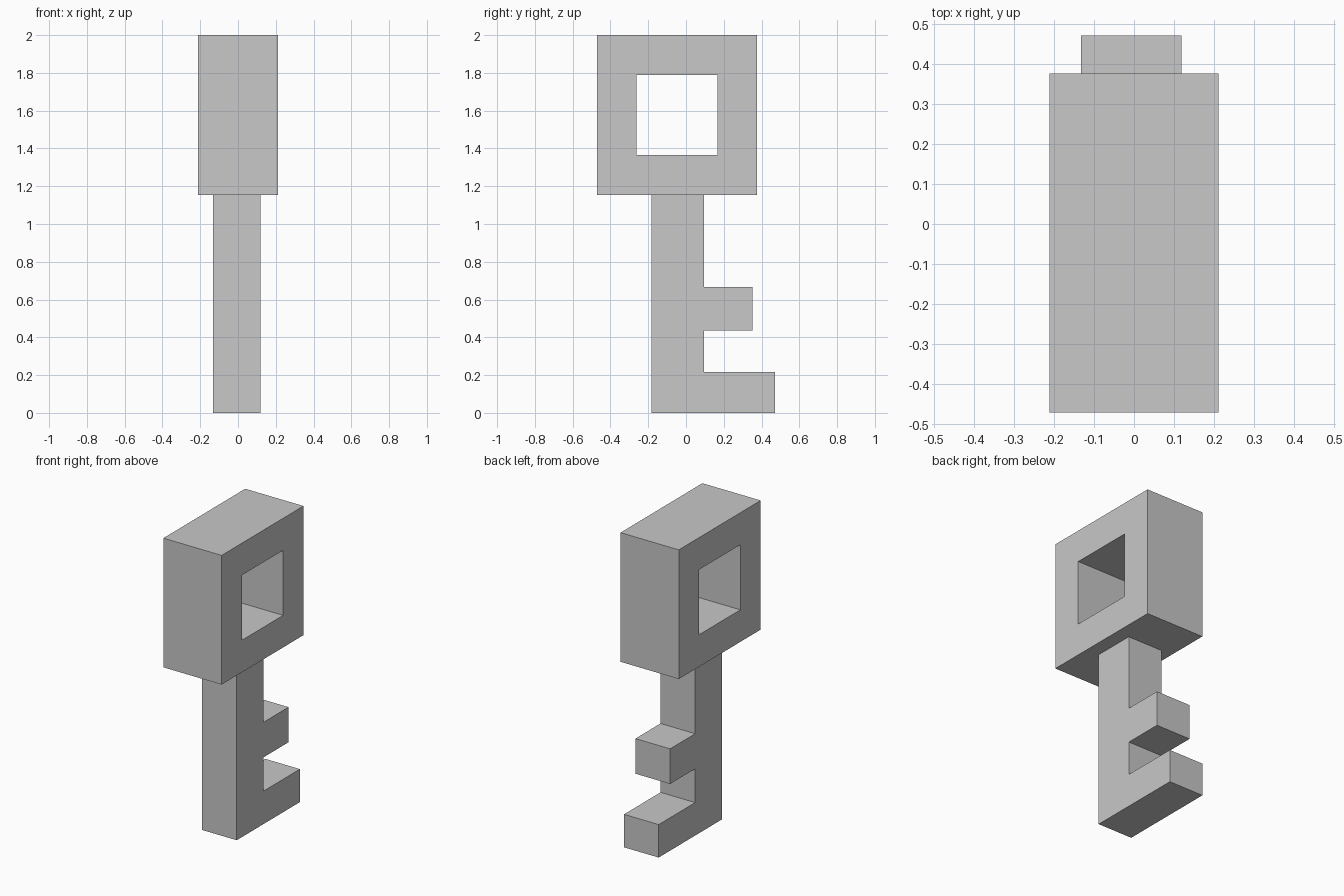
import bpy
import bmesh

cube = bpy.data.objects.get("Cube")
if cube:
    bpy.data.objects.remove(cube, do_unlink=True)

# Plain grey material
grey = bpy.data.materials.new("grey")
grey.use_nodes = True
colour = (0.58, 0.58, 0.58, 1)
grey.diffuse_color = colour
grey.node_tree.nodes["Principled BSDF"].inputs["Base Color"].default_value = colour


def extruded_profile(name, profile, x_min, x_max, border=None):
    """Extrude a (y, z) outline along x; a border width leaves a square hole."""
    bm = bmesh.new()
    face = bm.faces.new([bm.verts.new((x_min, y, z)) for y, z in profile])
    face.normal_update()
    if border:
        bmesh.ops.inset_individual(bm, faces=[face], thickness=border, use_even_offset=True)
        bmesh.ops.delete(bm, geom=[face], context='FACES')
    result = bmesh.ops.extrude_face_region(bm, geom=bm.faces[:], use_keep_orig=True)
    moved = [v for v in result["geom"] if isinstance(v, bmesh.types.BMVert)]
    bmesh.ops.translate(bm, verts=moved, vec=(x_max - x_min, 0, 0))
    bmesh.ops.recalc_face_normals(bm, faces=bm.faces[:])
    mesh = bpy.data.meshes.new(name)
    bm.to_mesh(mesh)
    bm.free()
    mesh.materials.append(grey)
    obj = bpy.data.objects.new(name, mesh)
    bpy.context.collection.objects.link(obj)


# Square handle with a square hole
handle_bottom = 1.154
extruded_profile(
    "handle",
    [(-0.471, handle_bottom), (0.376, handle_bottom), (0.376, 2), (-0.471, 2)],
    -0.211, 0.211, border=0.21)

# Shaft with two teeth at the back
shaft_front, shaft_back = -0.183, 0.094
lower_tooth, upper_tooth = 0.471, 0.353
extruded_profile(
    "shaft_and_teeth",
    [(shaft_front, 0), (lower_tooth, 0), (lower_tooth, 0.216), (shaft_back, 0.216),
     (shaft_back, 0.437), (upper_tooth, 0.437), (upper_tooth, 0.667), (shaft_back, 0.667),
     (shaft_back, handle_bottom), (shaft_front, handle_bottom)],
    -0.132, 0.119)
